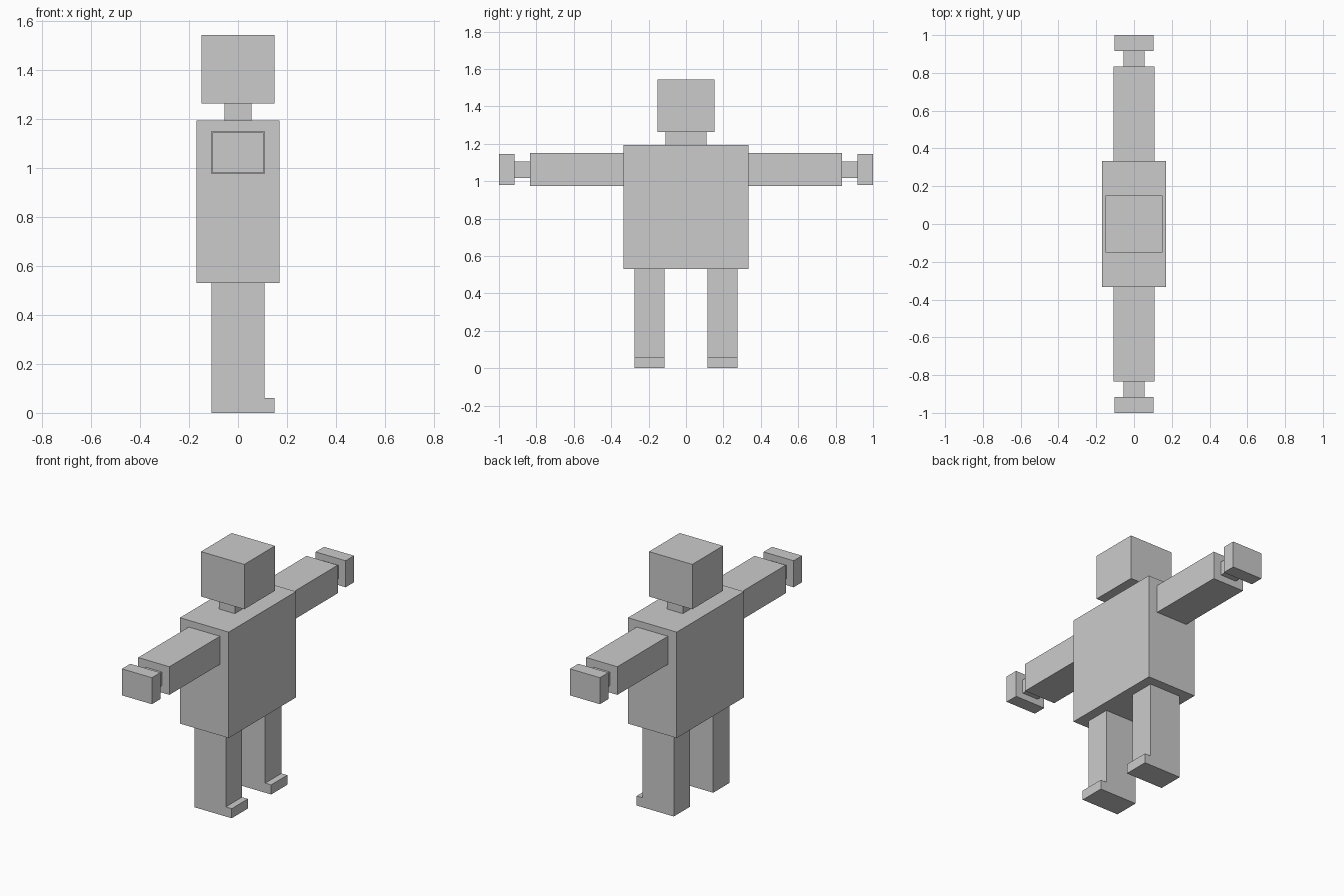
import bpy
import bmesh

if "Cube" in bpy.data.objects:
    bpy.data.objects.remove(bpy.data.objects["Cube"])

grey = bpy.data.materials.new("plain grey")
grey.diffuse_color = (0.6, 0.6, 0.6, 1.0)
grey.use_nodes = True
grey.node_tree.nodes["Principled BSDF"].inputs["Base Color"].default_value = grey.diffuse_color


def finish(name, bm):
    bmesh.ops.recalc_face_normals(bm, faces=bm.faces)
    mesh = bpy.data.meshes.new(name)
    bm.to_mesh(mesh)
    bm.free()
    mesh.materials.append(grey)
    obj = bpy.data.objects.new(name, mesh)
    bpy.context.collection.objects.link(obj)
    return obj


def box(name, half_x, y0, y1, z0, z1):
    """Box centred on x = 0, spanning the given y and z ranges."""
    bm = bmesh.new()
    bmesh.ops.create_cube(bm, size=1)
    for v in bm.verts:
        v.co = (v.co.x * 2 * half_x,
                y1 if v.co.y > 0 else y0,
                z1 if v.co.z > 0 else z0)
    return finish(name, bm)


def extrude_profile(name, points, y0, y1):
    """Extrude an x-z outline along y."""
    bm = bmesh.new()
    face = bm.faces.new([bm.verts.new((x, y0, z)) for x, z in points])
    result = bmesh.ops.extrude_face_region(bm, geom=[face], use_keep_orig=True)
    moved = [g for g in result["geom"] if isinstance(g, bmesh.types.BMVert)]
    bmesh.ops.translate(bm, verts=moved, vec=(0, y1 - y0, 0))
    return finish(name, bm)


# Torso, neck and head
box("torso", 0.169, -0.333, 0.333, 0.53, 1.193)
box("neck", 0.055, -0.11, 0.11, 1.193, 1.262)
box("head", 0.15, -0.152, 0.152, 1.262, 1.543)

# Leg outline with the toe pointing towards +x
leg_outline = [(-0.108, 0), (0.149, 0), (0.149, 0.06),
               (0.108, 0.06), (0.108, 0.53), (-0.108, 0.53)]

# Arms, wrists, hands and legs on both sides
for side, s in (("left", -1), ("right", 1)):
    def span(a, b):
        return sorted((s * a, s * b))

    box(side + "_arm", 0.108, *span(0.333, 0.833), 0.975, 1.151)
    box(side + "_wrist", 0.055, *span(0.833, 0.917), 1.018, 1.104)
    box(side + "_hand", 0.104, *span(0.917, 1.0), 0.979, 1.145)
    extrude_profile(side + "_leg", leg_outline, *span(0.115, 0.275))
